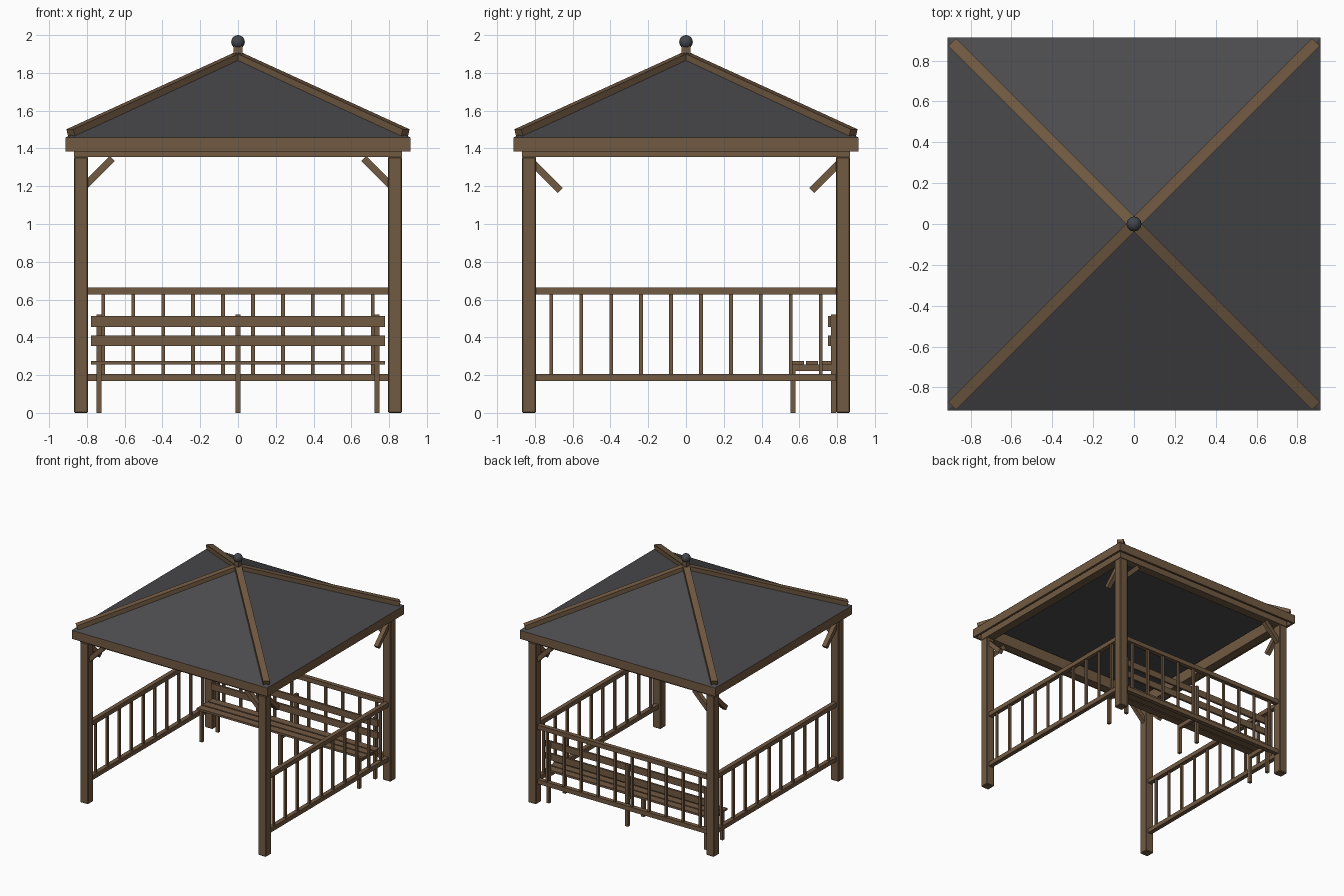
import bpy
from math import radians, sqrt
from mathutils import Vector

cube = bpy.data.objects.get("Cube")
if cube:
    bpy.data.objects.remove(cube, do_unlink=True)


def material(name, color):
    m = bpy.data.materials.new(name)
    m.use_nodes = True
    m.diffuse_color = (*color, 1)
    m.node_tree.nodes["Principled BSDF"].inputs["Base Color"].default_value = (*color, 1)
    return m


WOOD = material("brown wood", (0.165, 0.1, 0.054))
SLATE = material("dark grey roofing", (0.07, 0.07, 0.077))
METAL = material("dark metal", (0.055, 0.06, 0.07))


def finish(name, mat):
    ob = bpy.context.object
    ob.name = ob.data.name = name
    ob.data.materials.append(mat)
    return ob


def bar(name, p, q, width, height):
    """Wooden bar of rectangular section from p to q, height measured upward."""
    p, q = Vector(p), Vector(q)
    d = q - p
    bpy.ops.mesh.primitive_cube_add(size=1, location=(p + q) / 2)
    ob = finish(name, WOOD)
    ob.scale = (d.length, width, height)
    ob.rotation_euler = d.to_track_quat('X', 'Z').to_euler()
    return ob


def box(name, x, y, z):
    """Wooden box given by its (min, max) range on each axis."""
    ranges = (x, y, z)
    bpy.ops.mesh.primitive_cube_add(size=1, location=[(a + b) / 2 for a, b in ranges])
    ob = finish(name, WOOD)
    ob.scale = [b - a for a, b in ranges]
    bpy.ops.object.transform_apply(location=False, rotation=False, scale=True)
    return ob


def around(c, w):
    return (c - w / 2, c + w / 2)


POST = 0.831      # post centre line
PW = 0.074        # post width
INNER = POST - PW / 2
OUTER = POST + PW / 2
EAVE = 0.913
BEAM_Z = 1.355

# Corner posts, knee braces and hip rafters
for sx in (-1, 1):
    for sy in (-1, 1):
        post = box("corner_post", around(sx * POST, PW), around(sy * POST, PW), (0, BEAM_Z))
        bevel = post.modifiers.new("bevel", 'BEVEL')
        bevel.width = 0.005
        bevel.segments = 1
        r = 0.085
        c, z = 0.751, 1.262
        bar("brace_along_width", (sx * (c + r), sy * POST, z - r),
            (sx * (c - r), sy * POST, z + r), 0.037, 0.037)
        bar("brace_along_depth", (sx * POST, sy * (c + r), z + r),
            (sx * POST, sy * (c - r), z - r), 0.037, 0.037)
        bar("hip_rafter", (sx * 0.886, sy * 0.886, 1.484), (0, 0, 1.889), 0.052, 0.037)

# Ring beams and eave boards
for s in (-1, 1):
    box("ring_beam", (-OUTER, OUTER), around(s * POST, PW), (BEAM_Z, 1.45))
    box("ring_beam_side", around(s * POST, PW), (-INNER, INNER), (BEAM_Z, 1.45))
    box("eave_board", (-EAVE, EAVE), around(s * (EAVE - 0.009), 0.018), (1.385, 1.457))
    box("eave_board_side", around(s * (EAVE - 0.009), 0.018),
        (-EAVE + 0.018, EAVE - 0.018), (1.385, 1.457))

# Pyramid roof
bpy.ops.mesh.primitive_cone_add(vertices=4, radius1=EAVE * sqrt(2), depth=0.425,
                                location=(0, 0, 1.458 + 0.425 / 2),
                                rotation=(0, 0, radians(45)))
finish("roof", SLATE)

# Finial
box("finial_neck", around(0, 0.045), around(0, 0.045), (1.87, 1.945))
bpy.ops.mesh.primitive_uv_sphere_add(segments=24, ring_count=12, radius=0.036,
                                     location=(0, 0, 1.964))
finish("finial_ball", METAL)
bpy.ops.object.shade_smooth()

# Railings on both sides and the back
SPAN = (-INNER, INNER)
RAILS = (("bottom_rail", (0.168, 0.205)), ("top_rail", (0.628, 0.665)))
COUNT = 10
for side in ("left", "right", "back"):
    line = -POST if side == "right" else POST

    def place(name, along, width, z):
        across = around(line, width)
        x, y = (along, across) if side == "back" else (across, along)
        box(side + "_" + name, x, y, z)

    for name, z in RAILS:
        place(name, SPAN, 0.037, z)
    for i in range(COUNT):
        t = (i - (COUNT - 1) / 2) * 0.1587
        place("baluster", around(t, 0.019), 0.019, (0.2, 0.632))

# Bench frames
for x in (-0.735, 0, 0.735):
    leg = around(x, 0.026)
    box("bench_front_leg", leg, (0.554, 0.58), (0, 0.222))
    box("bench_back_leg", leg, (0.768, 0.794), (0, 0.52))
    box("bench_seat_bearer", leg, (0.554, 0.794), (0.222, 0.257))

# Bench slats
LENGTH = (-0.778, 0.778)
for i in range(3):
    y = 0.56 + i * 0.075
    box("bench_seat_slat", LENGTH, (y, y + 0.064), (0.257, 0.274))
for z in (0.354, 0.456):
    box("bench_back_slat", LENGTH, (0.751, 0.768), (z, z + 0.056))
